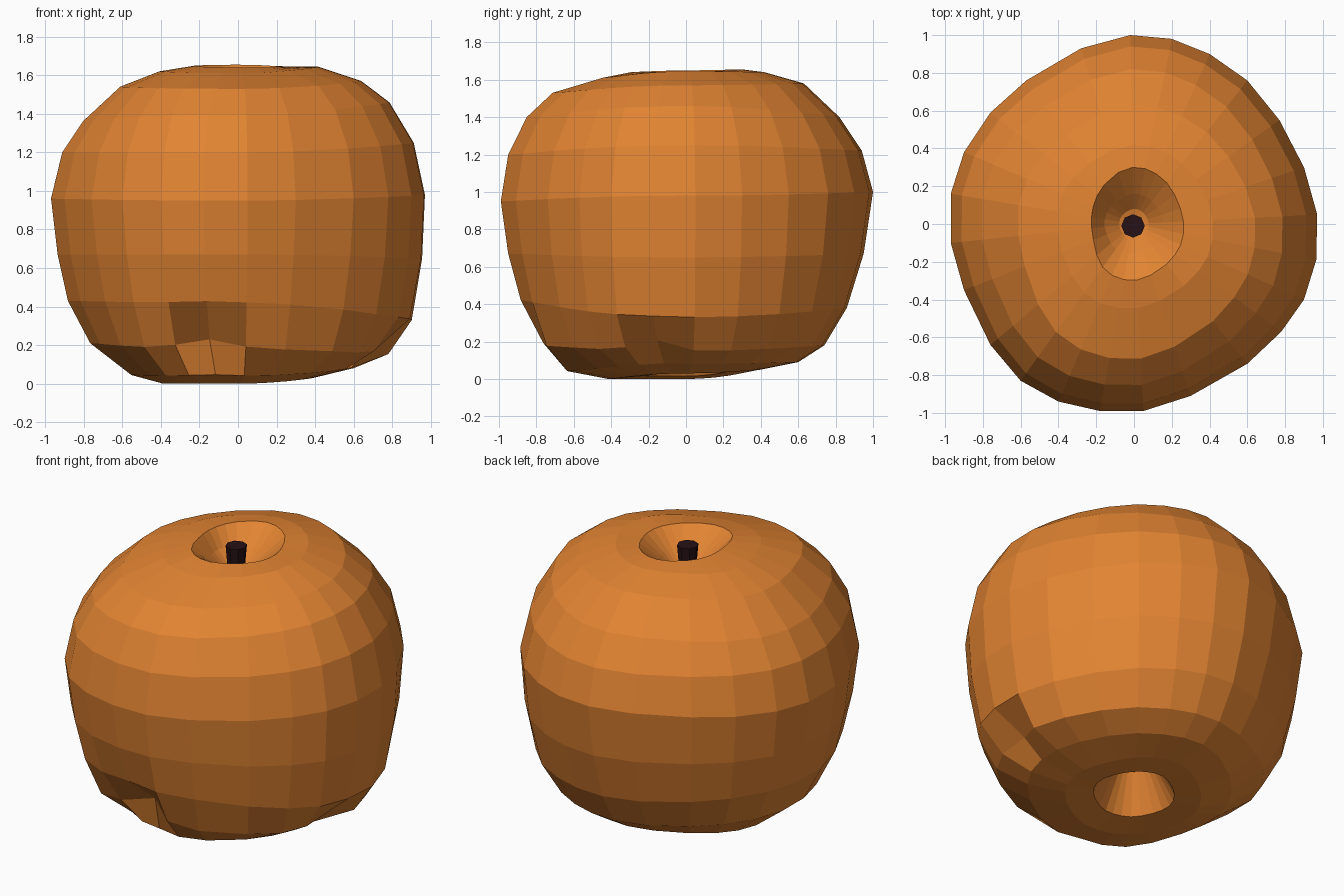
import bpy, bmesh, math
from mathutils import Vector

if "Cube" in bpy.data.objects:
    bpy.data.objects.remove(bpy.data.objects["Cube"])


def material(name, rgb):
    m = bpy.data.materials.new(name)
    m.diffuse_color = (*rgb, 1)
    m.use_nodes = True
    m.node_tree.nodes["Principled BSDF"].inputs["Base Color"].default_value = m.diffuse_color
    return m


def finish(name, bm, mat):
    bmesh.ops.recalc_face_normals(bm, faces=bm.faces)
    me = bpy.data.meshes.new(name)
    bm.to_mesh(me)
    bm.free()
    me.materials.append(mat)
    ob = bpy.data.objects.new(name, me)
    bpy.context.collection.objects.link(ob)
    return ob


orange = material("orange skin", (0.76, 0.23, 0.032))
dark = material("dark stem", (0.02, 0.006, 0.008))

# Widest outline seen from above
outline = [(.97, .05), (.9, .3), (.77, .55), (.6, .76), (.4, .9), (.2, .98),
           (-.02, 1), (-.28, .93), (-.57, .76), (-.76, .59), (-.9, .38), (-.97, .16),
           (-.97, -.1), (-.9, -.35), (-.76, -.64), (-.6, -.83), (-.4, -.94), (-.18, -.99),
           (.05, -.99), (.3, -.91), (.6, -.74), (.78, -.57), (.9, -.4), (.965, -.19)]

# Profile rings: (scale, height) toward right, back, left, front
rings = [
    ((.12, .24),) * 4,
    ((.24, .035), (.24, .04), (.24, .015), (.24, .015)),
    ((.40, .03), (.40, .05), (.40, .0), (.42, .0)),
    ((.62, .08), (.60, .09), (.57, .045), (.65, .04)),
    ((.81, .15), (.74, .18), (.79, .21), (.82, .18)),
    ((.93, .33), (.86, .38), (.91, .43), (.90, .42)),
    ((.985, .65), (.95, .67), (.965, .67), (.96, .67)),
    ((1, .98), (1, 1), (1, .96), (1, .95)),
    ((.94, 1.25), (.94, 1.22), (.94, 1.2), (.96, 1.2)),
    ((.81, 1.46), (.82, 1.4), (.83, 1.36), (.86, 1.4)),
    ((.66, 1.57), (.63, 1.58), (.63, 1.54), (.72, 1.53)),
    ((.43, 1.645), (.42, 1.64), (.42, 1.62), (.45, 1.61)),
    ((.27, 1.64), (.30, 1.655), (.23, 1.65), (.30, 1.64)),
    ((.16, 1.55),) * 4,
    ((.08, 1.48),) * 4,
]

# Dents: centre, push, radius
dents = [(Vector((-.16, -.82, .2)), Vector((.0, .2, .05)), .17),
         (Vector((.78, -.18, .14)), Vector((-.1, 0, .06)), .13)]


def ring_point(ring, x, y):
    a = math.atan2(y, x)
    c, s = math.cos(a), math.sin(a)
    w = (max(c, 0)**2, max(s, 0)**2, max(-c, 0)**2, max(-s, 0)**2)
    scale = sum(k * p[0] for k, p in zip(w, ring))
    z = sum(k * p[1] for k, p in zip(w, ring))
    p = Vector((x * scale, y * scale, z))
    move = Vector()
    for centre, push, radius in dents:
        move += push * math.exp(-((p - centre).length / radius)**2)
    return p + move


# Fruit body with hollows at the top and bottom
bm = bmesh.new()
loops = [[bm.verts.new(ring_point(r, x, y)) for x, y in outline] for r in rings]
n = len(outline)
for lo, hi in zip(loops, loops[1:]):
    for i in range(n):
        j = (i + 1) % n
        bm.faces.new((lo[i], lo[j], hi[j], hi[i]))
for loop, z in ((loops[0], .27), (loops[-1], 1.46)):
    tip = bm.verts.new((0, 0, z))
    for i in range(n):
        bm.faces.new((loop[i], loop[(i + 1) % n], tip))
finish("fruit_body", bm, orange)

# Short dark stem
bm = bmesh.new()
bmesh.ops.create_cone(bm, cap_ends=True, segments=8, radius1=.045, radius2=.062, depth=.2)
bmesh.ops.translate(bm, verts=bm.verts, vec=(-.005, -.01, 1.53))
finish("stem", bm, dark)
